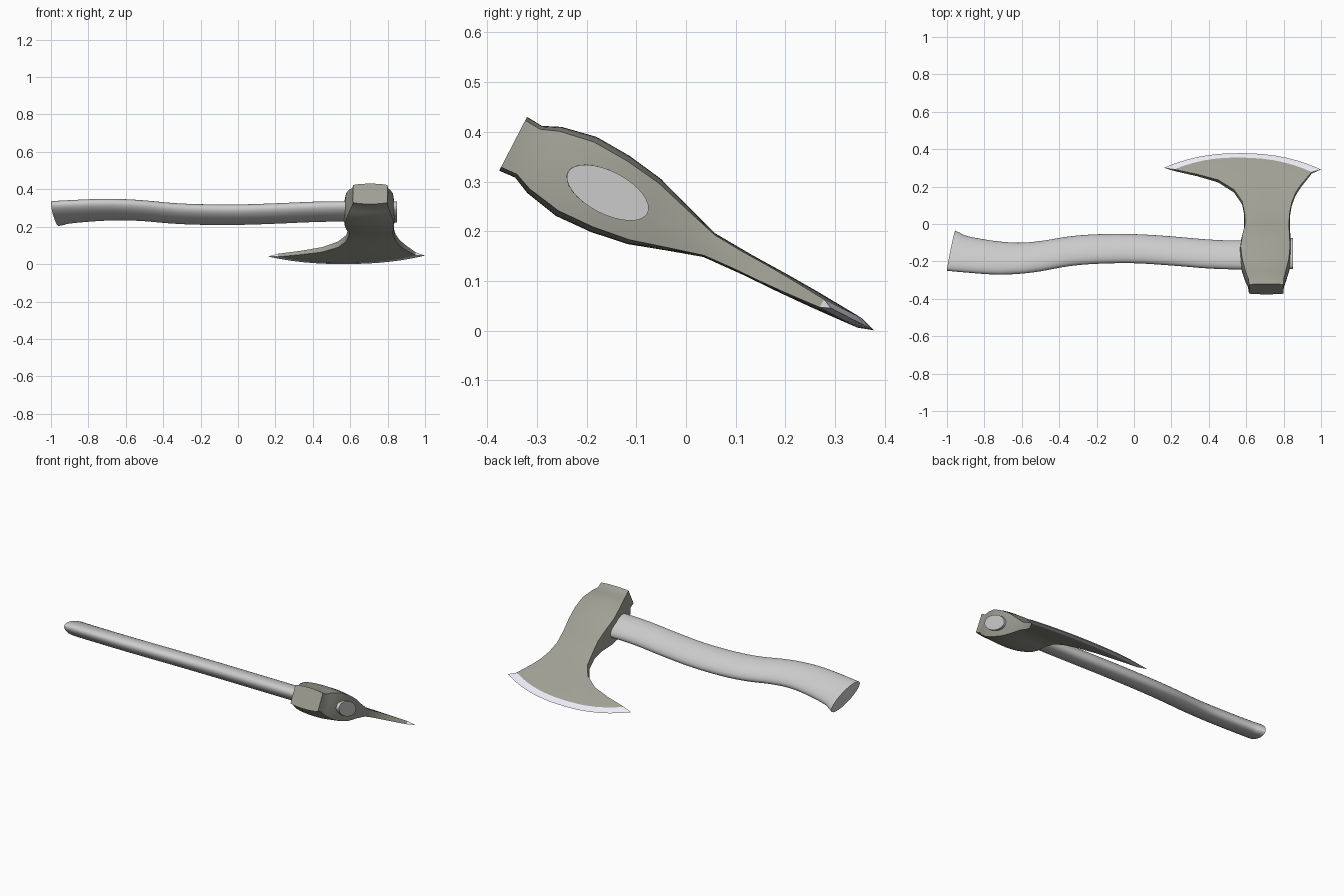
import bpy, bmesh, math
from mathutils import Vector

if "Cube" in bpy.data.objects:
    bpy.data.objects.remove(bpy.data.objects["Cube"])

ORIGIN = Vector((0, -0.348, 0.376))   # middle of the poll face
U = Vector((0, 0.888, -0.459))        # poll towards cutting edge
N = Vector((0, 0.459, 0.888))         # across the head thickness


def place(x, u, n):
    return Vector((x, 0, 0)) + ORIGIN + U * u + N * n


def material(name, col):
    m = bpy.data.materials.new(name)
    m.diffuse_color = (*col, 1)
    m.use_nodes = True
    m.node_tree.nodes["Principled BSDF"].inputs["Base Color"].default_value = m.diffuse_color
    return m


def loft(name, rings, mats=(), last_mat=0):
    bm = bmesh.new()
    vs = [[bm.verts.new(p) for p in r] for r in rings]
    count = len(vs[0])
    for k in range(len(vs) - 1):
        for i in range(count):
            j = (i + 1) % count
            f = bm.faces.new((vs[k][i], vs[k][j], vs[k + 1][j], vs[k + 1][i]))
            if k == len(vs) - 2:
                f.material_index = last_mat
    bm.faces.new(vs[0])
    if not last_mat:
        bm.faces.new(vs[-1])
    bmesh.ops.remove_doubles(bm, verts=bm.verts, dist=0.0003)
    bmesh.ops.recalc_face_normals(bm, faces=bm.faces)
    me = bpy.data.meshes.new(name)
    bm.to_mesh(me)
    bm.free()
    for m in mats:
        me.materials.append(m)
    ob = bpy.data.objects.new(name, me)
    bpy.context.collection.objects.link(ob)
    bpy.context.view_layer.objects.active = ob
    ob.select_set(True)
    bpy.ops.object.shade_smooth_by_angle(angle=math.radians(30))
    ob.select_set(False)


# axe head: left x, left u, right x, right u, middle u, half thickness
ROWS = [
    (.615, 0, .80, 0, 0, .061),
    (.612, .035, .80, .035, .035, .0586),
    (.597, .071, .81, .071, .071, .075),
    (.578, .143, .828, .143, .143, .0895),
    (.570, .22, .834, .22, .22, .086),
    (.580, .297, .831, .297, .297, .0738),
    (.594, .37, .828, .37, .37, .05),
    (.592, .445, .832, .445, .445, .0266),
    (.578, .52, .843, .51, .53, .022),
    (.535, .59, .863, .57, .61, .02),
    (.45, .65, .892, .62, .68, .017),
    (.34, .685, .925, .665, .74, .0135),
    (.215, .716, .95, .70, .786, .0105),
    (.16, .73, 1.0, .72, .818, 0),
]
COLS = 14


def head_ring(xl, ul, xr, ur, um, n):
    top = []
    for i in range(COLS + 1):
        t = i / COLS
        arch = 1 - abs(2 * t - 1) ** 2.3
        u = ul + (ur - ul) * t + arch * (um - (ul + ur) / 2)
        top.append((xl + (xr - xl) * t, u, n * (0.87 + 0.13 * arch)))
    bulge = 0.1 * n if 0.03 < ul < 0.45 else 0
    ring = top + [(xr + bulge, ur, 0)]
    ring += [(x, u, -h) for x, u, h in reversed(top)] + [(xl - bulge, ul, 0)]
    return [place(*p) for p in ring]


steel = material("dark_steel", (.35, .35, .30))
edge = material("ground_edge", (.85, .83, .92))
loft("axe_head", [head_ring(*r) for r in ROWS], (steel, edge), 1)

# handle: x, lower y, upper y as seen from the top
PATH = [
    (-.978, -.250, -.035), (-.95, -.253, -.047), (-.90, -.258, -.066), (-.75, -.270, -.090),
    (-.62, -.267, -.100), (-.5, -.253, -.091), (-.35, -.226, -.067),
    (-.2, -.213, -.055), (0, -.210, -.054), (.2, -.222, -.066),
    (.4, -.238, -.083), (.55, -.243, -.088), (.7, -.243, -.082), (.85, -.240, -.075),
]
B = 0.043


def spline(p0, p1, p2, p3, t):
    return tuple(0.5 * (2 * b + (c - a) * t + (2 * a - 5 * b + 4 * c - d) * t * t
                        + (3 * b - a - 3 * c + d) * t ** 3)
                 for a, b, c, d in zip(p0, p1, p2, p3))


def handle_ring(x, lo, hi):
    u = ((lo + hi) / 2 - ORIGIN.y) / U.y
    h = (hi - lo) / 2
    a = math.sqrt(h * h - 0.211 * B * B) / 0.888
    slant = 0.022 * max(0, min(1, (-0.75 - x) / 0.228))   # angled butt cut
    ring = []
    for i in range(32):
        w = math.tau * i / 32
        ring.append(place(x + slant * math.cos(w), u + a * math.cos(w), B * math.sin(w)))
    return ring


pts = [PATH[0]] + PATH + [PATH[-1]]
path = [spline(*pts[i:i + 4], s / 4) for i in range(len(PATH) - 1) for s in range(4)]
loft("handle", [handle_ring(*p) for p in path + [PATH[-1]]])
